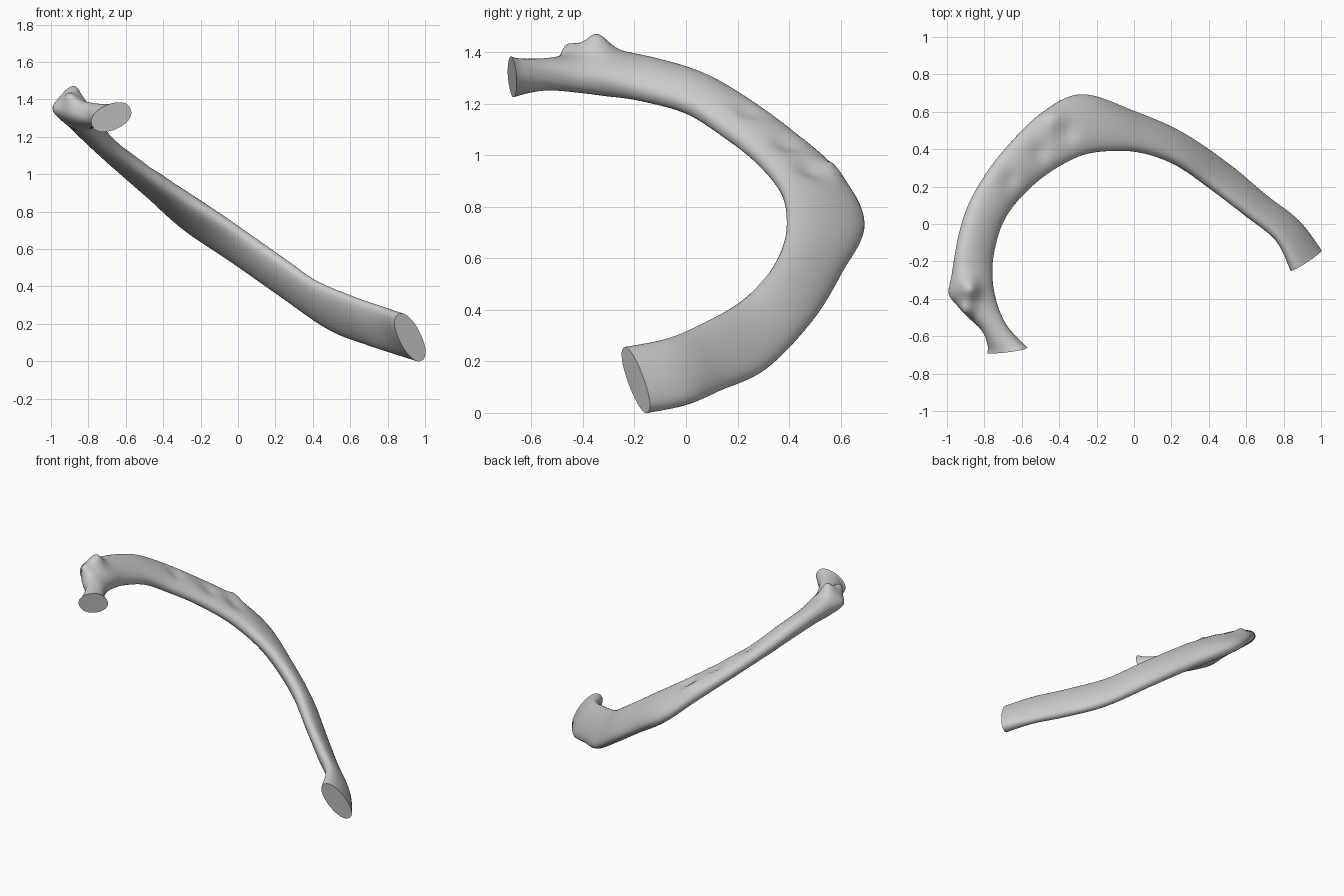
import bpy, bmesh
from math import cos, sin, pi, exp
from mathutils import Vector

# Rib stations: inner edge xyz, outer edge xyz, thickness
STATIONS = [
    (-0.575, -0.665, 1.35, -0.78, -0.685, 1.26, 0.14),
    (-0.61, -0.63, 1.335, -0.78, -0.645, 1.28, 0.135),
    (-0.695, -0.52, 1.30, -0.82, -0.56, 1.33, 0.125),
    (-0.74, -0.42, 1.28, -0.91, -0.46, 1.36, 0.135),
    (-0.765, -0.30, 1.26, -0.96, -0.33, 1.38, 0.15),
    (-0.76, -0.17, 1.23, -0.95, -0.17, 1.37, 0.13),
    (-0.71, 0.00, 1.18, -0.90, 0.05, 1.31, 0.12),
    (-0.61, 0.14, 1.09, -0.82, 0.22, 1.22, 0.11),
    (-0.46, 0.27, 0.99, -0.69, 0.40, 1.09, 0.11),
    (-0.27, 0.37, 0.87, -0.50, 0.59, 0.92, 0.12),
    (-0.08, 0.395, 0.755, -0.29, 0.69, 0.725, 0.12),
    (0.08, 0.38, 0.65, -0.02, 0.60, 0.535, 0.11),
    (0.24, 0.32, 0.54, 0.24, 0.485, 0.35, 0.105),
    (0.40, 0.21, 0.43, 0.50, 0.31, 0.17, 0.10),
    (0.60, 0.06, 0.345, 0.70, 0.14, 0.09, 0.10),
    (0.77, -0.08, 0.285, 0.87, 0.01, 0.035, 0.10),
    (0.855, -0.245, 0.25, 0.985, -0.145, 0.005, 0.125),
]
# Surface lumps and hollows: centre, push vector, radius
LUMPS = [
    ((-0.90, -0.35, 1.40), (0.02, 0, 0.065), 0.06),
    ((-0.99, -0.38, 1.35), (-0.04, -0.01, 0), 0.07),
    ((-0.90, -0.45, 1.40), (-0.01, -0.02, 0.04), 0.045),
    ((-0.36, 0.49, 0.97), (0, 0, -0.03), 0.06),
    ((-0.50, 0.39, 1.06), (0, 0, -0.025), 0.055),
    ((-0.66, 0.24, 1.19), (0, 0, -0.02), 0.05),
    ((-0.41, 0.56, 0.95), (-0.01, 0.01, 0.025), 0.05),
]
STEPS, SIDES = 8, 40


def catmull(a, b, c, d, t):
    return [0.5 * (2 * q + (r - p) * t + (2 * p - 5 * q + 4 * r - s) * t * t
                   + (3 * q - p - 3 * r + s) * t ** 3) for p, q, r, s in zip(a, b, c, d)]


def smooth_stations():
    n, out = len(STATIONS), []
    for i in range(n - 1):
        quad = [STATIONS[min(max(i + k, 0), n - 1)] for k in (-1, 0, 1, 2)]
        out += [catmull(*quad, s / STEPS) for s in range(STEPS)]
    return out + [list(STATIONS[-1])]


# Loft flattened oval sections along the rib
secs = smooth_stations()
mids = [(Vector(s[:3]) + Vector(s[3:6])) / 2 for s in secs]
bm = bmesh.new()
rings = []
for i, s in enumerate(secs):
    tangent = mids[min(i + 3, len(mids) - 1)] - mids[max(i - 3, 0)]
    half = (Vector(s[3:6]) - Vector(s[:3])) / 2
    flat = tangent.cross(half).normalized() * s[6] / 2
    ring = []
    for k in range(SIDES):
        a = 2 * pi * k / SIDES
        c, d = cos(a), sin(a)
        p = mids[i] + half * c + flat * (1 if d > 0 else -1) * abs(d) ** 0.85
        ring.append(bm.verts.new(p))
    rings.append(ring)
for r, q in zip(rings, rings[1:]):
    for k in range(SIDES):
        j = (k + 1) % SIDES
        bm.faces.new((r[k], r[j], q[j], q[k]))
# Flat joint faces at both ends
bm.faces.new(rings[0])
bm.faces.new(rings[-1])

# Tubercle and muscle hollows
for centre, push, radius in LUMPS:
    for v in bm.verts:
        v.co += Vector(push) * exp(-((v.co - Vector(centre)).length / radius) ** 2)
bmesh.ops.recalc_face_normals(bm, faces=bm.faces)

mesh = bpy.data.meshes.new("rib_bone")
bm.to_mesh(mesh)
bm.free()
rib = bpy.data.objects.new("rib_bone", mesh)
bpy.context.collection.objects.link(rib)
bpy.context.view_layer.objects.active = rib
rib.select_set(True)
bpy.ops.object.shade_smooth_by_angle(angle=0.8)
